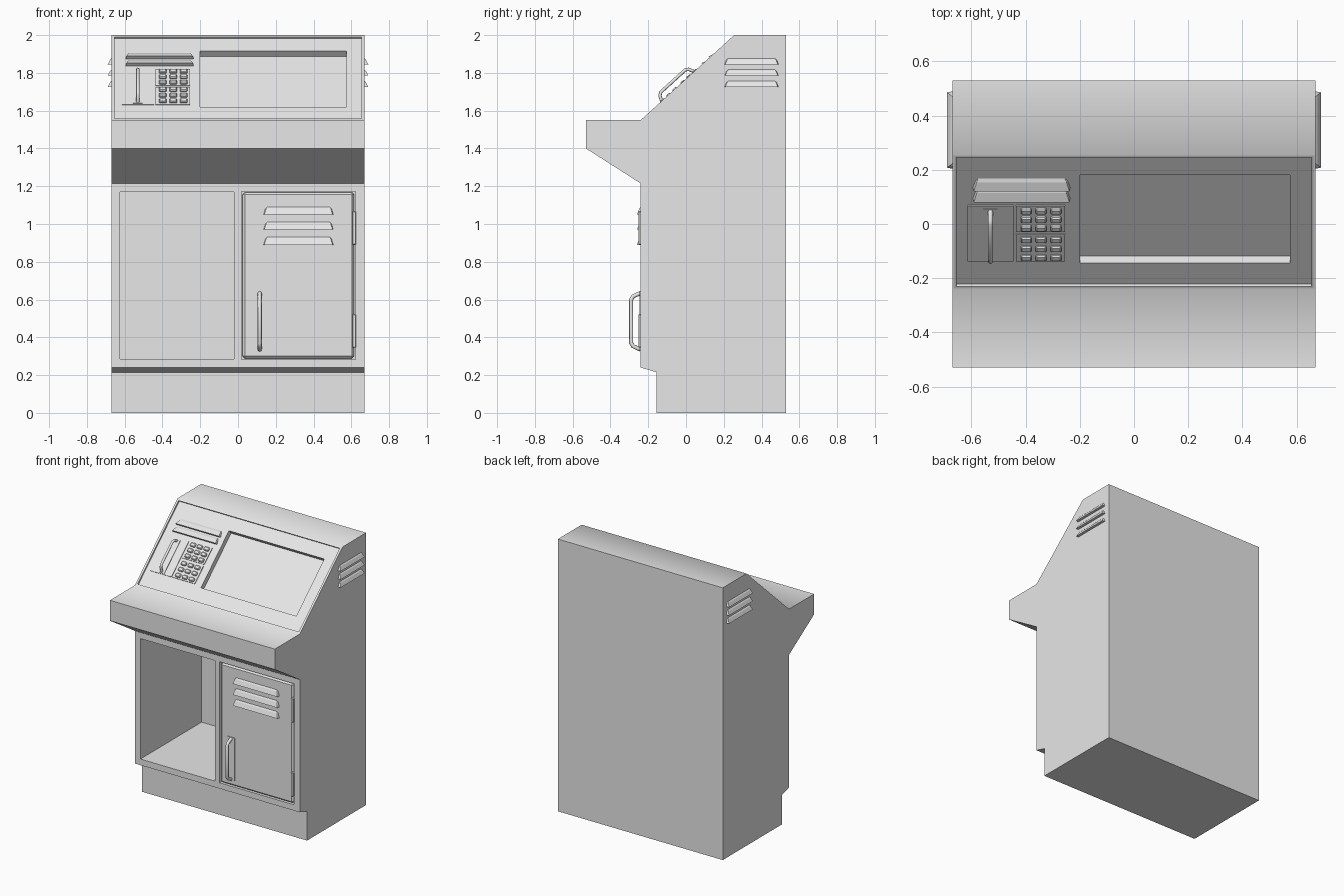
import bpy, bmesh, math
from mathutils import Matrix, Vector

cube = bpy.data.objects.get("Cube")
if cube:
    bpy.data.objects.remove(cube, do_unlink=True)

grey = bpy.data.materials.new("light_grey")
grey.use_nodes = True
grey.diffuse_color = (0.8, 0.8, 0.8, 1)
grey.node_tree.nodes["Principled BSDF"].inputs["Base Color"].default_value = (0.8, 0.8, 0.8, 1)

HALF, FRONT = 0.67, -0.24
# Working planes: local x across, local y up the surface, local z outward
SLOPE = Matrix.Translation((0, FRONT, 1.55)) @ Matrix.Rotation(math.atan2(0.45, 0.495), 4, 'X')
UPRIGHT = Matrix.Rotation(math.pi / 2, 4, 'X')
FACE = Matrix.Translation((0, FRONT, 0)) @ UPRIGHT


def activate(ob):
    bpy.ops.object.select_all(action='DESELECT')
    ob.select_set(True)
    bpy.context.view_layer.objects.active = ob


def finish(name, bm, matrix=Matrix()):
    bm.transform(matrix)
    bmesh.ops.recalc_face_normals(bm, faces=bm.faces)
    me = bpy.data.meshes.new(name)
    bm.to_mesh(me)
    bm.free()
    me.materials.append(grey)
    ob = bpy.data.objects.new(name, me)
    bpy.context.collection.objects.link(ob)
    return ob


def box(name, xs, ys, zs, matrix=Matrix(), bevel=0):
    bm = bmesh.new()
    bmesh.ops.create_cube(bm, size=1)
    for v in bm.verts:
        v.co = Vector(r[0] if c < 0 else r[1] for c, r in zip(v.co, (xs, ys, zs)))
    if bevel:
        bmesh.ops.bevel(bm, geom=bm.edges[:], offset=bevel, segments=1, affect='EDGES')
    return finish(name, bm, matrix)


def prism(name, profile, half):
    bm = bmesh.new()
    face = bm.faces.new([bm.verts.new((-half, y, z)) for y, z in profile])
    ext = bmesh.ops.extrude_face_region(bm, geom=[face])["geom"]
    bmesh.ops.translate(bm, vec=(2 * half, 0, 0),
                        verts=[g for g in ext if isinstance(g, bmesh.types.BMVert)])
    return finish(name, bm)


def cut(ob, cutter):
    mod = ob.modifiers.new("cut", 'BOOLEAN')
    mod.operation, mod.solver, mod.object = 'DIFFERENCE', 'EXACT', cutter
    activate(ob)
    bpy.ops.object.modifier_apply(modifier=mod.name)
    bpy.data.objects.remove(cutter, do_unlink=True)


def louvre(name, x0, x1, y0, y1, base, depth, matrix):
    """Hooded vent: flush along the top, standing out along the bottom."""
    bm = bmesh.new()
    lip, inset = base + depth, 0.02
    mid = y0 + (y1 - y0) * 0.75
    pts = [(x0, y0, base), (x1, y0, base), (x0 + 0.004, y0, lip), (x1 - 0.004, y0, lip),
           (x0 + 0.01, mid, base), (x1 - 0.01, mid, base),
           (x0 + 0.014, mid, base + depth * 0.4), (x1 - 0.014, mid, base + depth * 0.4),
           (x0 + inset, y1, base), (x1 - inset, y1, base)]
    for p in pts:
        bm.verts.new(p)
    bmesh.ops.convex_hull(bm, input=bm.verts[:])
    return finish(name, bm, matrix)


def handle(name, x, y0, y1, base, rise, radius, matrix):
    """Bent rod standing on a surface."""
    shape = [(0, 0), (0.018, 0.8), (0.034, 1)]
    pts = [(y0 + d, base + rise * k) for d, k in shape]
    pts += [(y1 - d, base + rise * k) for d, k in reversed(shape)]
    cu = bpy.data.curves.new(name, 'CURVE')
    cu.dimensions, cu.bevel_depth, cu.bevel_resolution = '3D', radius, 2
    cu.use_fill_caps = True
    sp = cu.splines.new('POLY')
    sp.points.add(len(pts) - 1)
    for p, (y, z) in zip(sp.points, pts):
        p.co = (*(matrix @ Vector((x, y, z))), 1)
    cu.materials.append(grey)
    ob = bpy.data.objects.new(name, cu)
    bpy.context.collection.objects.link(ob)
    activate(ob)
    bpy.ops.object.convert(target='MESH')
    bpy.ops.object.shade_smooth_by_angle(angle=math.radians(50))


# Cabinet shell with kick base, shelf and sloping console
cabinet = prism("cabinet", [(0.53, 0), (0.53, 2), (0.255, 2), (FRONT, 1.55), (-0.53, 1.55),
                            (-0.53, 1.4), (FRONT, 1.215), (FRONT, 0.24), (-0.155, 0.215),
                            (-0.155, 0)], HALF)
cut(cabinet, box("panel_cutter", (-0.655, 0.655), (0.013, 0.656), (-0.012, 0.1), SLOPE))
cut(cabinet, box("screen_cutter", (-0.2, 0.575), (0.118, 0.557), (-0.05, 0.1), SLOPE))
cut(cabinet, box("cupboard_cutter", (-0.625, -0.02), (-0.4, 0.47), (0.285, 1.17)))
cut(cabinet, box("door_cutter", (0.018, 0.622), (-0.4, FRONT + 0.03), (0.283, 1.172)))
activate(cabinet)
bpy.ops.object.shade_smooth_by_angle(angle=math.radians(45))

# Door with vents, hinges and handle
box("door", (0.025, 0.615), (0.288, 1.168), (-0.03, 0), FACE, 0.012)
for i in range(3):
    z = 0.89 + 0.08 * i
    louvre(f"door_vent_{i + 1}", 0.135, 0.505, z, z + 0.042, -0.001, 0.021, FACE)
for i, z in enumerate((0.345, 0.89)):
    box(f"hinge_{i + 1}", (0.605, 0.626), (z, z + 0.178), (-0.01, 0.012), FACE, 0.004)
box("door_handle_plate", (0.085, 0.145), (0.33, 0.645), (-0.005, 0.006), FACE)
handle("door_handle", 0.115, 0.335, 0.635, 0, 0.05, 0.011, FACE)

# Side vents
for side, turn in (("left", 1), ("right", -1)):
    m = (Matrix.Translation((turn * HALF, 0.347, 0))
         @ Matrix.Rotation(turn * math.pi / 2, 4, 'Z') @ UPRIGHT)
    for i in range(3):
        z = 1.725 + 0.06 * i
        louvre(f"{side}_side_vent_{i + 1}", -0.143, 0.143, z, z + 0.033, -0.001, 0.021, m)

# Console vents, lever and keypads
BED = -0.012
for i, s in enumerate((0.44, 0.494)):
    louvre(f"console_vent_{i + 1}", -0.595, -0.235, s, s + 0.046, BED, 0.02, SLOPE)
box("lever_plate", (-0.615, -0.445), (0.131, 0.408), (BED - 0.002, BED + 0.005), SLOPE)
box("lever_mount", (-0.555, -0.505), (0.137, 0.395), (BED, BED + 0.009), SLOPE)
handle("lever", -0.53, 0.145, 0.387, BED, 0.05, 0.009, SLOPE)
for k, (s0, s1) in enumerate(((0.131, 0.266), (0.28, 0.408))):
    box(f"keypad_{k + 1}", (-0.436, -0.255), (s0, s1), (BED - 0.002, BED + 0.006), SLOPE)
    step = (s1 - s0) / 3
    for row in range(3):
        for col in range(3):
            x, s = -0.398 + 0.055 * col, s0 + step * (row + 0.5)
            box(f"key_{k + 1}_{row + 1}_{col + 1}", (x - 0.02, x + 0.02), (s - 0.014, s + 0.014),
                (BED, BED + 0.018), SLOPE, 0.005)
